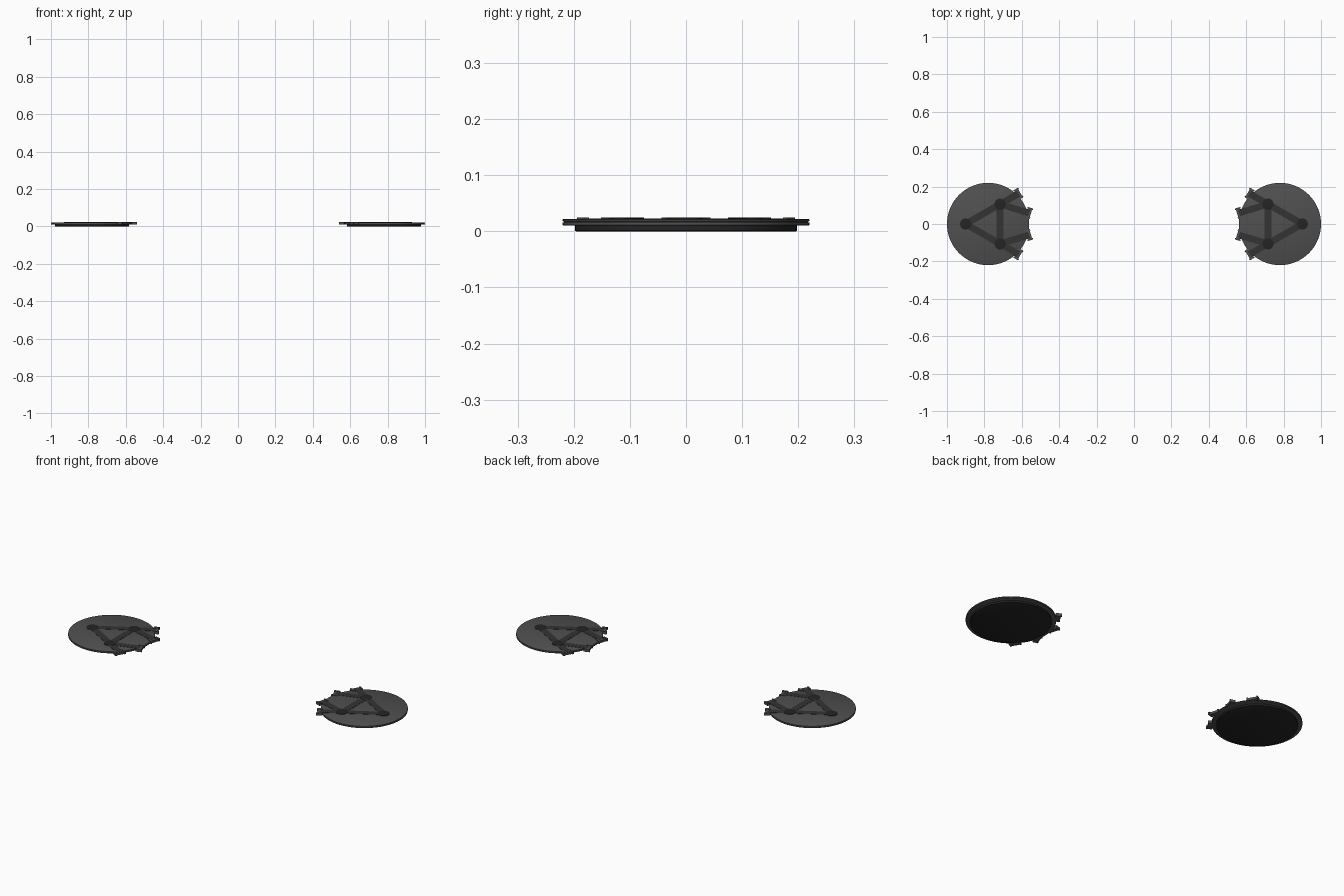
import bpy, bmesh
from math import cos, sin, pi, atan2, hypot, radians
from mathutils import Matrix, Vector

if "Cube" in bpy.data.objects:
    bpy.data.objects.remove(bpy.data.objects["Cube"])


def material(name, v):
    m = bpy.data.materials.new(name)
    m.diffuse_color = (v, v, v * 1.02, 1)
    m.use_nodes = True
    m.node_tree.nodes["Principled BSDF"].inputs["Base Color"].default_value = m.diffuse_color
    return m


PAD = material("dark_grey", 0.08)
BAR = material("darker_grey", 0.033)
CAP = material("near_black", 0.018)


def finish(name, bm, mat):
    bmesh.ops.recalc_face_normals(bm, faces=bm.faces)
    me = bpy.data.meshes.new(name)
    bm.to_mesh(me)
    bm.free()
    me.materials.append(mat)
    ob = bpy.data.objects.new(name, me)
    bpy.context.collection.objects.link(ob)
    bpy.context.view_layer.objects.active = ob
    bpy.ops.object.select_all(action='DESELECT')
    ob.select_set(True)
    bpy.ops.object.shade_smooth_by_angle(angle=radians(30))
    # second pad is the mirror image across x = 0
    mod = ob.modifiers.new("mirror", 'MIRROR')
    mod.use_axis[0] = True
    return ob


def lathe(name, cx, cy, profile, mat, seg=64):
    bm = bmesh.new()
    rings = [[bm.verts.new((cx + r * cos(2 * pi * i / seg), cy + r * sin(2 * pi * i / seg), z))
              for i in range(seg)] for r, z in profile]
    for a, b in zip(rings, rings[1:]):
        for i in range(seg):
            j = (i + 1) % seg
            bm.faces.new((a[i], a[j], b[j], b[i]))
    bm.faces.new(rings[0])
    bm.faces.new(rings[-1])
    return finish(name, bm, mat)


def box(bm, centre, angle, size, offset=(0, 0)):
    m = (Matrix.Translation(Vector(centre)) @ Matrix.Rotation(angle, 4, 'Z')
         @ Matrix.Translation((offset[0], offset[1], 0)) @ Matrix.Diagonal((*size, 1)))
    bmesh.ops.create_cube(bm, size=1, matrix=m)


def bar(name, p, q, width=0.036, z0=0.02, z1=0.0232):
    bm = bmesh.new()
    d = (q[0] - p[0], q[1] - p[1])
    box(bm, ((p[0] + q[0]) / 2, (p[1] + q[1]) / 2, (z0 + z1) / 2),
        atan2(d[1], d[0]), (hypot(*d), width, z1 - z0))
    return finish(name, bm, BAR)


# Foot and rimmed pad disc with a shallow groove around the edge
C = 0.78
lathe("foot_disc", C, 0, [(0.196, 0), (0.198, 0.001), (0.198, 0.011)], CAP)
lathe("pad_disc", C, 0, [(0.218, 0.01), (0.22, 0.011), (0.22, 0.0155), (0.217, 0.016),
                         (0.217, 0.0175), (0.22, 0.018), (0.22, 0.021), (0.218, 0.022)], PAD)

# Triangular frame of bars with round joints
tip, back, front = (0.9, 0), (0.716, 0.106), (0.716, -0.106)
bar("frame_bar_back", tip, back)
bar("frame_bar_front", tip, front)
bar("frame_bar_cross", back, front)
for n, (x, y) in (("tip", tip), ("back", back), ("front", front)):
    lathe("joint_" + n, x, y, [(0.03, 0.02), (0.03, 0.0238), (0.028, 0.0242)], CAP, 32)

# Arms reaching past the rim, each ending in a clip with raised side edges
for side, s in (("back", 1), ("front", -1)):
    for kind, end in (("outer", (0.618, 0.162)), ("inner", (0.562, 0.059))):
        p = (0.716, 0.106 * s)
        q = (end[0], end[1] * s)
        bar(f"arm_{kind}_{side}", p, q)
        a = atan2(q[1] - p[1], q[0] - p[0])
        bm = bmesh.new()
        box(bm, (*q, 0.0165), a, (0.022, 0.05, 0.0125))
        for k in (-1, 1):
            box(bm, (*q, 0.0175), a, (0.03, 0.008, 0.0148), (0, k * 0.025))
        finish(f"clip_{kind}_{side}", bm, PAD)
